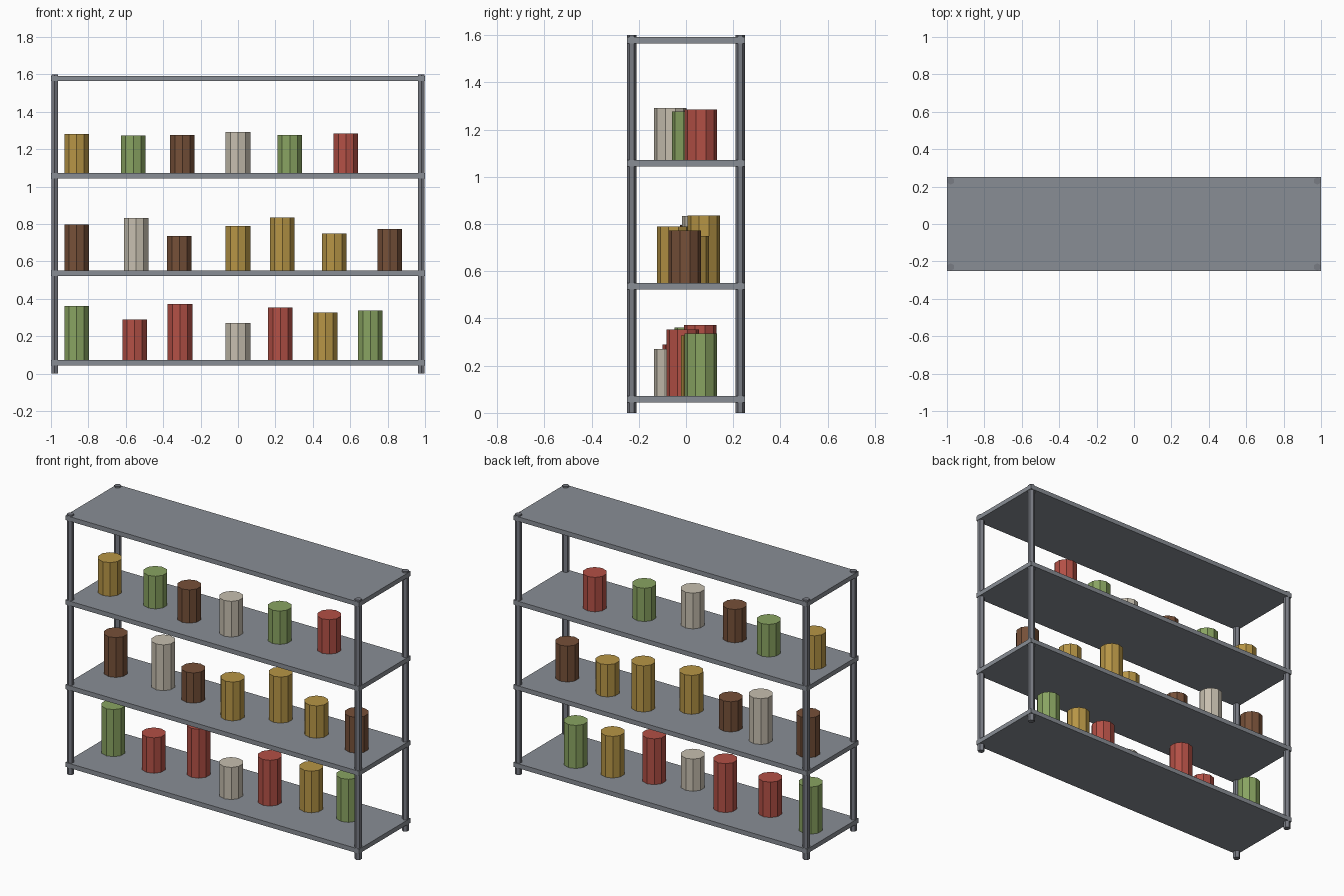
import bpy
import bmesh

cube = bpy.data.objects.get("Cube")
if cube:
    bpy.data.objects.remove(cube, do_unlink=True)


def material(name, rgb):
    mat = bpy.data.materials.new(name)
    mat.use_nodes = True
    colour = (*rgb, 1)
    mat.diffuse_color = colour
    mat.node_tree.nodes["Principled BSDF"].inputs["Base Color"].default_value = colour
    return mat


steel = material("shelf grey", (0.25, 0.27, 0.30))
post_steel = material("post grey", (0.19, 0.20, 0.23))
jar_colours = {
    "yellow": material("mustard yellow", (0.47, 0.30, 0.06)),
    "green": material("leaf green", (0.25, 0.37, 0.12)),
    "brown": material("brown", (0.18, 0.08, 0.04)),
    "cream": material("cream", (0.57, 0.52, 0.43)),
    "red": material("brick red", (0.45, 0.08, 0.06)),
}


def finish(name, bm, mat, location):
    mesh = bpy.data.meshes.new(name)
    bm.to_mesh(mesh)
    bm.free()
    mesh.materials.append(mat)
    obj = bpy.data.objects.new(name, mesh)
    obj.location = location
    bpy.context.collection.objects.link(obj)


def box(name, size, location, mat):
    bm = bmesh.new()
    bmesh.ops.create_cube(bm, size=1)
    bmesh.ops.scale(bm, vec=size, verts=bm.verts)
    finish(name, bm, mat, location)


def prism(name, sides, radius, x, y, bottom, top, mat):
    # Upright flat-sided cylinder with a corner pointing to +y
    bm = bmesh.new()
    bmesh.ops.create_cone(bm, cap_ends=True, segments=sides, radius1=radius,
                          radius2=radius, depth=top - bottom)
    finish(name, bm, mat, (x, y, (top + bottom) / 2))


# Shelf boards
thickness = 0.028
shelf_tops = {"bottom": 0.072, "lower": 0.551, "upper": 1.072, "top": 1.592}
for level, z in shelf_tops.items():
    box(level + "_shelf", (2, 0.5, thickness), (0, 0, z - thickness / 2), steel)

# Corner posts
for x, side in ((-0.98, "right"), (0.98, "left")):
    for y, end in ((-0.23, "front"), (0.23, "back")):
        prism(f"{end}_{side}_post", 6, 0.02, x, y, 0, 1.6, post_steel)

# Jars on each shelf: colour, x, y, top height
jars = {
    "bottom": [("green", -0.863, 0.02, 0.362), ("red", -0.553, -0.03, 0.29),
               ("red", -0.31, 0.06, 0.373), ("cream", 0, -0.067, 0.27),
               ("red", 0.227, -0.014, 0.354), ("yellow", 0.467, 0.047, 0.328),
               ("green", 0.708, 0.062, 0.337)],
    "lower": [("brown", -0.863, 0.043, 0.796), ("cream", -0.545, 0.052, 0.833),
              ("brown", -0.313, 0.013, 0.737), ("yellow", 0, -0.053, 0.79),
              ("yellow", 0.237, 0.076, 0.835), ("yellow", 0.515, 0.028, 0.75),
              ("brown", 0.812, -0.005, 0.772)],
    "upper": [("yellow", -0.863, -0.014, 1.28), ("green", -0.56, -0.004, 1.273),
              ("brown", -0.297, -0.05, 1.277), ("cream", 0, -0.066, 1.292),
              ("green", 0.277, 0.01, 1.277), ("red", 0.577, 0.063, 1.284)],
}
for level, row in jars.items():
    for number, (colour, x, y, top) in enumerate(row, 1):
        prism(f"{level}_jar_{number}", 10, 0.069, x, y, shelf_tops[level], top,
              jar_colours[colour])
